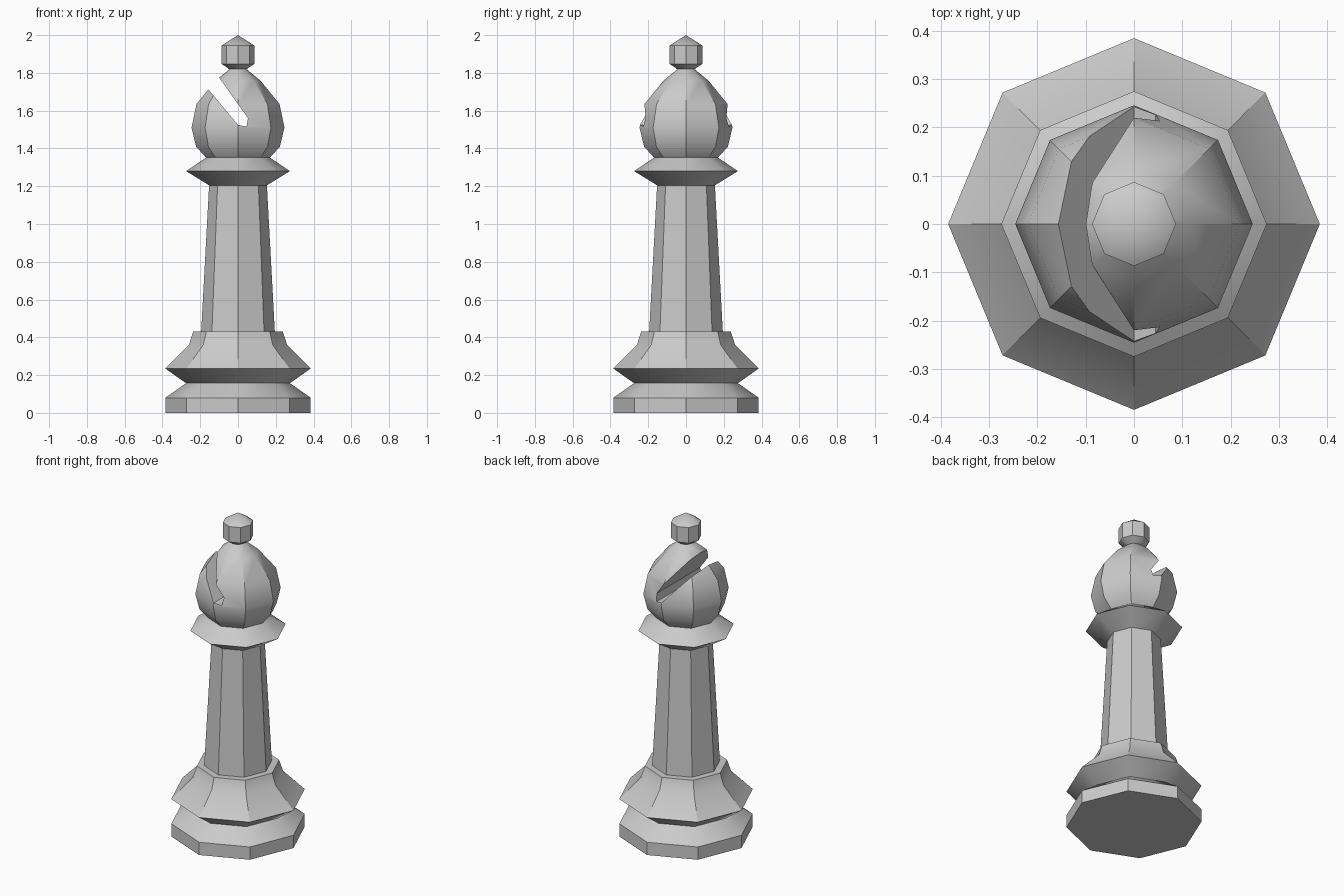
import bpy, bmesh
from math import cos, sin, tau, radians

if "Cube" in bpy.data.objects:
    bpy.data.objects.remove(bpy.data.objects["Cube"])

SIDES = 8


def make_object(name, bm):
    bmesh.ops.recalc_face_normals(bm, faces=bm.faces)
    mesh = bpy.data.meshes.new(name)
    bm.to_mesh(mesh)
    bm.free()
    obj = bpy.data.objects.new(name, mesh)
    bpy.context.collection.objects.link(obj)
    return obj


def turned(name, profile):
    """Closed eight-sided turning from (radius, height) pairs; radius 0 makes a tip."""
    bm = bmesh.new()
    rings = []
    for r, z in profile:
        count = SIDES if r > 0 else 1
        rings.append([bm.verts.new((r * cos(tau * i / SIDES), r * sin(tau * i / SIDES), z))
                      for i in range(count)])
    for low, high in zip(rings, rings[1:]):
        for i in range(SIDES):
            j = (i + 1) % SIDES
            if len(high) == 1:
                bm.faces.new((low[i], low[j], high[0]))
            else:
                bm.faces.new((low[i], low[j], high[j], high[i]))
    for ring in (rings[0], rings[-1]):
        if len(ring) > 1:
            bm.faces.new(ring)
    return make_object(name, bm)


def smooth(obj):
    bpy.ops.object.select_all(action='DESELECT')
    obj.select_set(True)
    bpy.context.view_layer.objects.active = obj
    bpy.ops.object.shade_smooth_by_angle(angle=radians(30))


# Stepped foot, tapered shaft and collar in one turning
body = turned("body", [
    (0.385, 0), (0.385, 0.08), (0.275, 0.157), (0.385, 0.235), (0.26, 0.36),
    (0.237, 0.43), (0.195, 0.43), (0.153, 1.205), (0.275, 1.28), (0.168, 1.352)])

# Bulbous head
head = turned("head", [
    (0.168, 1.35), (0.222, 1.41), (0.246, 1.51), (0.22, 1.635),
    (0.118, 1.76), (0.045, 1.82)])

# Knob on top
knob = turned("knob", [(0.045, 1.819), (0.087, 1.848), (0.087, 1.945), (0, 2.0)])

# Slanted slot cut through the head
bm = bmesh.new()
slot = [(-0.238, 1.81), (0.0, 1.525), (0.045, 1.515), (0.053, 1.56), (-0.171, 1.875)]
face = bm.faces.new([bm.verts.new((x, -0.4, z)) for x, z in slot])
sweep = bmesh.ops.extrude_face_region(bm, geom=[face])
bmesh.ops.translate(bm, vec=(0, 0.8, 0),
                    verts=[g for g in sweep["geom"] if isinstance(g, bmesh.types.BMVert)])
cutter = make_object("slot_cutter", bm)
cutter.hide_render = True
cutter.hide_set(True)
cut = head.modifiers.new("slot", 'BOOLEAN')
cut.operation = 'DIFFERENCE'
cut.solver = 'EXACT'
cut.object = cutter

# Bake the cut, then drop the cutter
graph = bpy.context.evaluated_depsgraph_get()
carved = bpy.data.meshes.new_from_object(head.evaluated_get(graph))
head.modifiers.clear()
head.data = carved
bpy.data.objects.remove(cutter)

for part in (body, head, knob):
    smooth(part)
